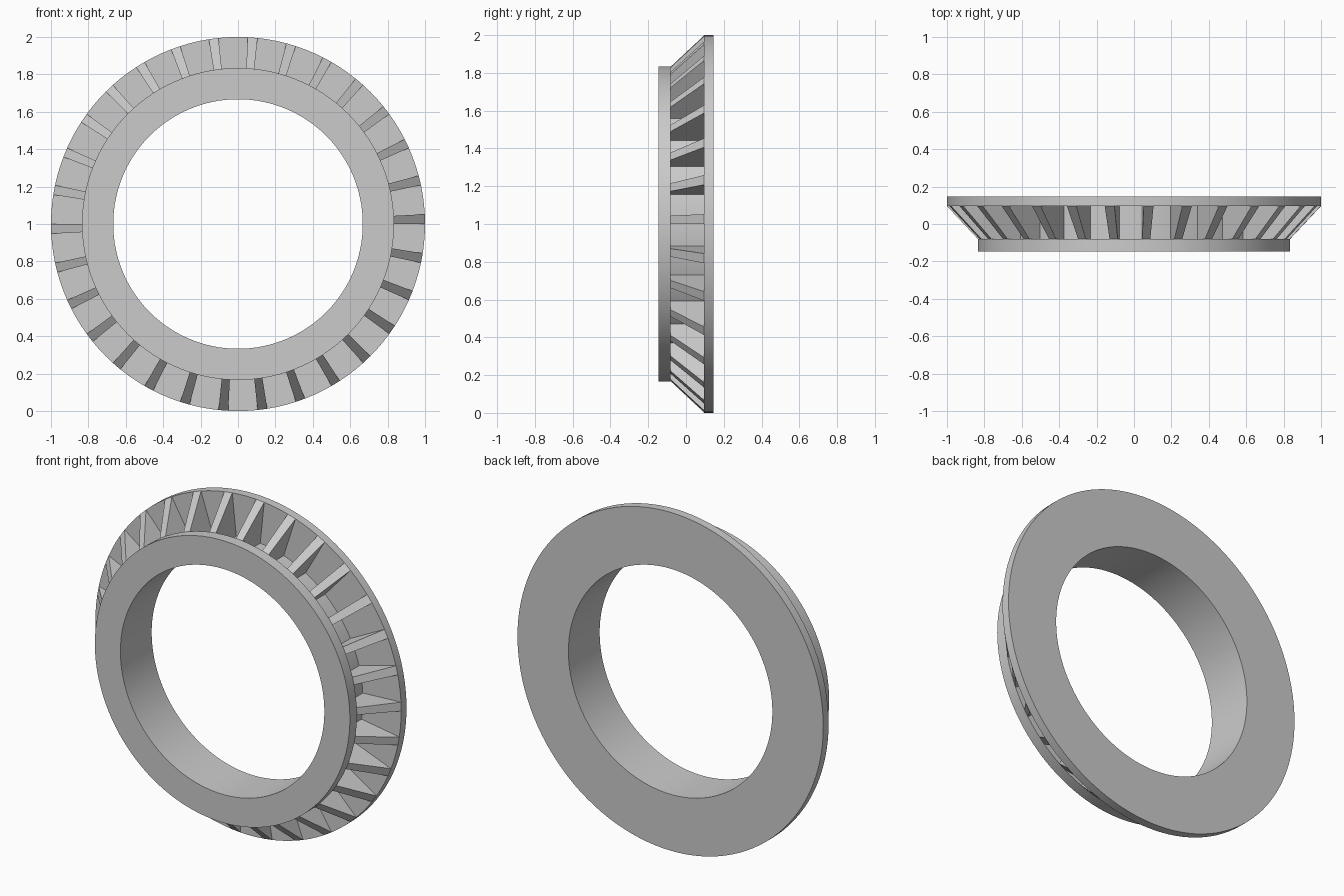
import bpy, bmesh, math
from mathutils import Vector

if "Cube" in bpy.data.objects:
    bpy.data.objects.remove(bpy.data.objects["Cube"], do_unlink=True)

SEGMENTS = 120                                   # one segment = 3 degrees = one tooth width
TEETH = 30
R_HOLE, R_FLOOR, R_FRONT, R_BACK = 0.667, 0.75, 0.834, 1.0
Y_FRONT, Y_LIP, Y_FLANGE, Y_BACK = -0.146, -0.081, 0.096, 0.146

grey = bpy.data.materials.new("plain grey")
grey.use_nodes = True
colour = (0.6, 0.6, 0.6, 1.0)
grey.diffuse_color = colour
grey.node_tree.nodes["Principled BSDF"].inputs["Base Color"].default_value = colour


def polar(r, y, angle):
    """Point at radius r about the y axis, through the ring centre at z = 1."""
    return Vector((r * math.cos(angle), y, 1 + r * math.sin(angle)))


def finish(name, bm):
    bmesh.ops.recalc_face_normals(bm, faces=bm.faces)
    mesh = bpy.data.meshes.new(name)
    bm.to_mesh(mesh)
    bm.free()
    obj = bpy.data.objects.new(name, mesh)
    bpy.context.collection.objects.link(obj)
    mesh.materials.append(grey)
    bpy.ops.object.select_all(action='DESELECT')
    obj.select_set(True)
    bpy.context.view_layer.objects.active = obj
    bpy.ops.object.shade_smooth_by_angle(angle=math.radians(30))
    return obj


# Ring body: stepped profile swept around the y axis
profile = [(R_HOLE, Y_FRONT), (R_FRONT, Y_FRONT), (R_FRONT, Y_LIP), (R_FLOOR, Y_LIP),
           (R_FLOOR, Y_FLANGE), (R_BACK, Y_FLANGE), (R_BACK, Y_BACK), (R_HOLE, Y_BACK)]
bm = bmesh.new()
loops = [[bm.verts.new(polar(r, y, 2 * math.pi * s / SEGMENTS)) for r, y in profile]
         for s in range(SEGMENTS)]
for s in range(SEGMENTS):
    a, b = loops[s], loops[(s + 1) % SEGMENTS]
    for i in range(len(profile)):
        j = (i + 1) % len(profile)
        bm.faces.new((a[i], a[j], b[j], b[i]))
finish("ring_body", bm)

# Bevel teeth: sloped ribs bridging the front lip and the back flange
rib = [(R_FLOOR, Y_LIP), (R_FRONT, Y_LIP), (R_BACK, Y_FLANGE), (R_FLOOR, Y_FLANGE)]
bm = bmesh.new()
for t in range(TEETH):
    start = 2 * math.pi * t / TEETH
    end = start + 2 * math.pi / SEGMENTS
    low = [bm.verts.new(polar(r, y, start)) for r, y in rib]
    high = [bm.verts.new(polar(r, y, end)) for r, y in rib]
    bm.faces.new(low)
    bm.faces.new(high[::-1])
    for i in range(4):
        j = (i + 1) % 4
        bm.faces.new((low[i], high[i], high[j], low[j]))
finish("bevel_teeth", bm)
